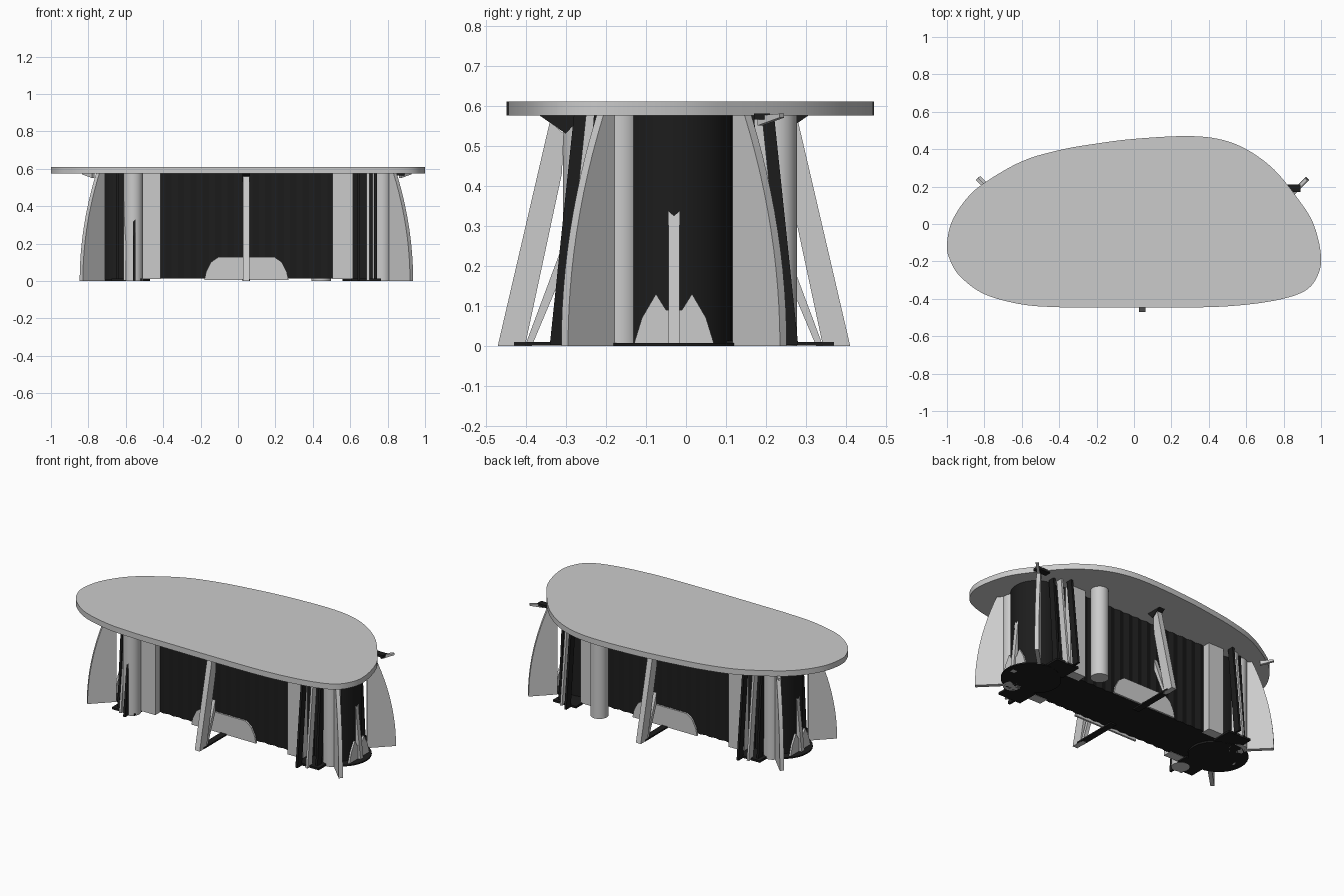
import bpy, bmesh, math
from mathutils import Vector

if "Cube" in bpy.data.objects:
    bpy.data.objects.remove(bpy.data.objects["Cube"])

CX, CY, H = 0.045, -0.03, 0.575   # centre of the base, underside of the top

dark = bpy.data.materials.new("dark")
dark.diffuse_color = (0.012, 0.012, 0.012, 1)
dark.use_nodes = True
dark.node_tree.nodes["Principled BSDF"].inputs["Base Color"].default_value = dark.diffuse_color


def add_prism(name, pts, vec, mat=None, smooth=False):
    """Extrude a closed polygon (3D points) along a vector."""
    bm = bmesh.new()
    face = bm.faces.new([bm.verts.new(p) for p in pts])
    ext = bmesh.ops.extrude_face_region(bm, geom=[face])["geom"]
    bmesh.ops.translate(bm, vec=vec, verts=[v for v in ext if isinstance(v, bmesh.types.BMVert)])
    bmesh.ops.recalc_face_normals(bm, faces=bm.faces[:])
    me = bpy.data.meshes.new(name)
    bm.to_mesh(me)
    bm.free()
    ob = bpy.data.objects.new(name, me)
    bpy.context.collection.objects.link(ob)
    if mat:
        me.materials.append(mat)
    if smooth:
        bpy.ops.object.select_all(action='DESELECT')
        bpy.context.view_layer.objects.active = ob
        ob.select_set(True)
        bpy.ops.object.shade_smooth_by_angle(angle=math.radians(35))
    return ob


def spline(ctrl, n=5):
    """Closed Catmull-Rom curve through 2D points."""
    out, m = [], len(ctrl)
    for i in range(m):
        a, b, c, d = (Vector(ctrl[(i + k) % m]) for k in (-1, 0, 1, 2))
        for j in range(n):
            t = j / n
            out.append(0.5 * (2 * b + (c - a) * t + (2 * a - 5 * b + 4 * c - d) * t * t
                              + (3 * b - a - 3 * c + d) * t ** 3))
    return out


def circle(x, y, r, n=32):
    return [(x + r * math.cos(2 * math.pi * i / n), y + r * math.sin(2 * math.pi * i / n), 0)
            for i in range(n)]


def box(name, x0, x1, y0, y1, z0, z1, mat=None):
    return add_prism(name, [(x0, y0, z0), (x1, y0, z0), (x1, y1, z0), (x0, y1, z0)],
                     (0, 0, z1 - z0), mat)


# Pebble shaped top
outline = [(-1, -.11), (-.975, .01), (-.9, .13), (-.8, .22), (-.6, .335), (-.4, .395), (-.2, .43),
           (0, .455), (.27, .47), (.45, .455), (.6, .4), (.75, .29), (.88, .13), (.96, 0), (1, -.17),
           (.98, -.28), (.91, -.36), (.75, -.41), (.5, -.44), (.2, -.447), (-.2, -.447),
           (-.4, -.445), (-.6, -.43), (-.8, -.375), (-.93, -.28), (-.985, -.19)]
add_prism("table_top", [(p.x, p.y, H) for p in spline(outline)], (0, 0, 0.035), None, True)

# Dark fluted body and round end drums
body = []
for side in (-1, 1):
    for i in range(37):
        x = side * (0.6 - 1.2 * i / 36)
        body.append((CX - x, CY + side * (0.15 + 0.008 * (i % 2)), 0.012))
add_prism("fluted_body", body, (0, 0, H - 0.012), dark)
for s in (-1, 1):
    add_prism("end_drum", circle(CX + s * 0.66, CY, 0.145), (0, 0, H), dark, True)
    add_prism("end_foot_disc", circle(CX + s * 0.70, CY, 0.17), (0, 0, 0.008), dark, True)

# Corner fins with a bowed outer edge, set diagonally
for sx in (-1, 1):
    for sy in (-1, 1):
        d = Vector((sx, sy, 0))
        base = Vector((CX + sx * 0.765, CY + sy * 0.155, 0))
        n = Vector((-sy, sx, 0)).normalized() * 0.012
        pts = [base - n, ] + [base - n + d * (0.118 - 0.088 * (k / 12) ** 2) + Vector((0, 0, H * k / 12))
                              for k in range(13)] + [base - n + Vector((0, 0, H))]
        add_prism("corner_fin", pts, n * 2, None, True)

# Round columns
for x, y in [(-.56, -.255), (.445, .225), (.77, -.165), (-.68, .11)]:
    add_prism("round_column", circle(x, y, 0.052), (0, 0, H), None, True)

# Flat pilasters against the body
for sx in (-1, 1):
    for sy in (-1, 1):
        x, y = CX + sx * 0.515, CY + sy * 0.14
        box("pilaster", x - .055, x + .055, min(y, y + sy * .06), max(y, y + sy * .06), 0.01, H)

# Splayed middle legs with a brace
leg = [(.44, 0), (.372, 0), (.28, .43), (.275, .53), (.31, .56)]
brace = [(.372, 0), (.355, 0), (.275, .19), (.275, .26)]
gusset = [(.335, H), (.23, H), (.27, .53)]
for s in (-1, 1):
    for name, prof, w, m in (("middle_leg", leg, .034, None), ("leg_brace", brace, .024, None),
                             ("leg_gusset", gusset, .04, dark)):
        add_prism(name, [(CX - w / 2, CY + s * y, z) for y, z in prof], (w, 0, 0), m)
    box("leg_tie", CX - .02, CX + .02, CY + min(s * .1, s * .4), CY + max(s * .1, s * .4), 0.001, .01, dark)

    # Low arched plates at front and back
    arch = [(-.225, .005), (.225, .005), (.215, .05), (.19, .1), (.15, .128), (-.15, .128),
            (-.19, .1), (-.215, .05)]
    add_prism("arched_plate", [(CX + x, CY + s * .165, z) for x, z in arch], (0, s * .012, 0))

    # Twin peaked plates and upright post at each end
    peak = [(-.1, .005), (.1, .005), (.08, .07), (.045, .13), (.02, .09), (-.02, .09), (-.045, .13), (-.08, .07)]
    add_prism("end_plate", [(CX + s * .81, CY + y, z) for y, z in peak], (s * .012, 0, 0))
    add_prism("end_post", [(CX + s * .80, CY - .014, .37), (CX + s * .84, CY - .014, 0),
                           (CX + s * .81, CY - .014, 0), (CX + s * .78, CY - .014, .37)], (0, .028, 0))

# Clusters of thin struts at the corners
for sx in (-1, 1):
    for sy in (-1, 1):
        for dx, y0, y1, m in ((.60, .31, .25, dark), (.65, .28, .22, None), (.69, .24, .2, dark)):
            x = CX + sx * dx
            prof = [(y0, .003), (y0 - .045, .003), (y1 - .04, H), (y1, H)]
            add_prism("corner_strut", [(x - .007, CY + sy * y, z) for y, z in prof], (.014, 0, 0), m)
        x, y = CX + sx * .64, CY + sy * .19
        box("strut_foot", x - .08, x + .08, y - .07, y + .07, .001, .014, dark)

# Small bracket tips under the back corners of the top
box("bracket_tip", .80, .89, .17, .21, .565, .58, dark)
for s, x in ((1, .86), (-1, -.78)):
    add_prism("bracket_arm", [(x, .19, .55), (x + s * .055, .245, .57), (x + s * .055, .245, .58), (x, .19, .575)],
              (.012, -s * .012, 0))
